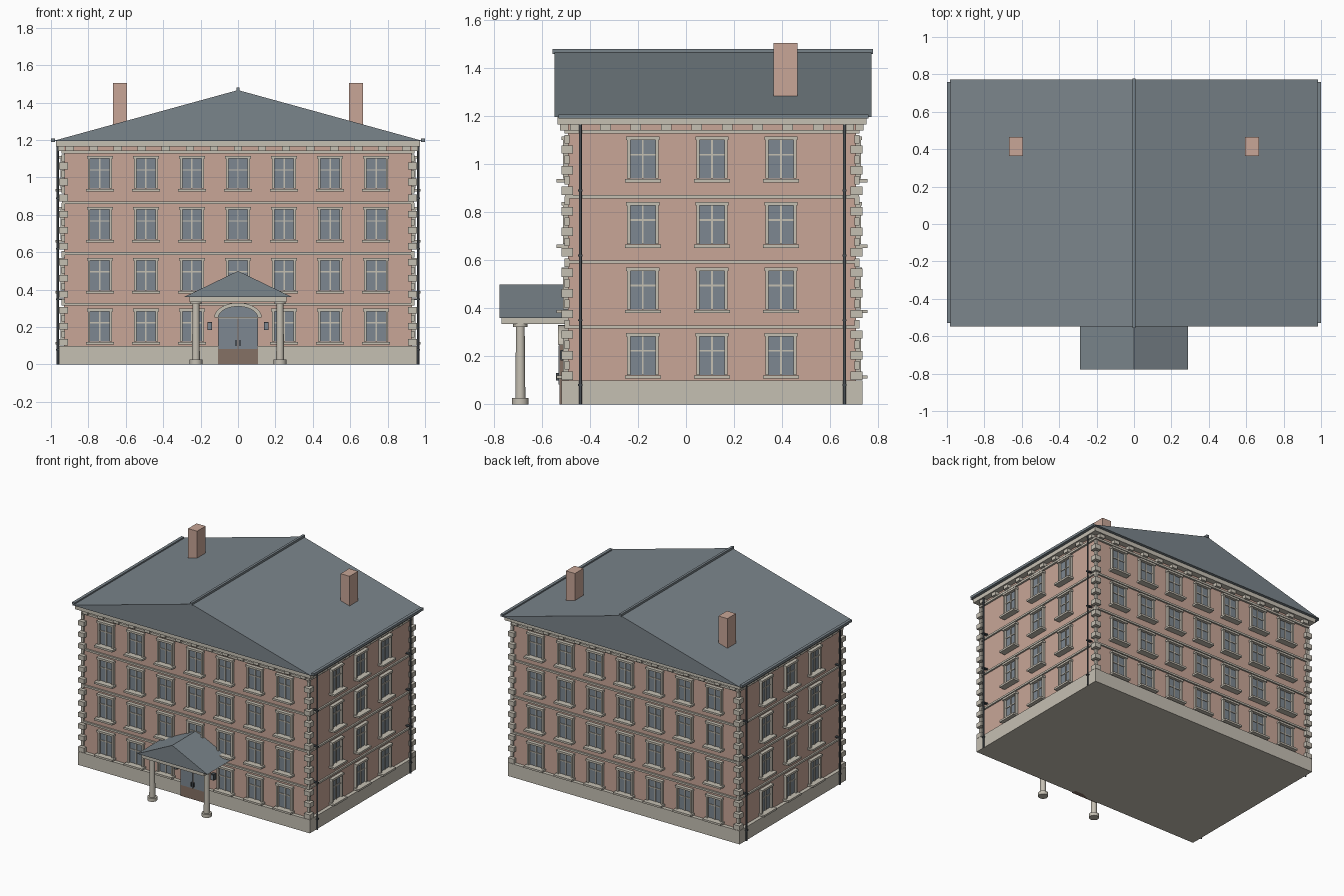
import bpy, bmesh, math
from mathutils import Vector, Matrix

if "Cube" in bpy.data.objects:
    bpy.data.objects.remove(bpy.data.objects["Cube"])


def mat(name, rgb):
    m = bpy.data.materials.new(name)
    m.diffuse_color = (*rgb, 1)
    m.use_nodes = True
    m.node_tree.nodes["Principled BSDF"].inputs["Base Color"].default_value = m.diffuse_color
    return m


BRICK = mat("pink_brick", (0.578, 0.381, 0.310))
STONE = mat("pale_stone", (0.560, 0.525, 0.450))
SLATE = mat("slate_roof", (0.195, 0.232, 0.258))
GLASS = mat("window_glass", (0.205, 0.245, 0.282))
DARK = mat("dark_metal", (0.065, 0.078, 0.088))
WOOD = mat("brown_wood", (0.235, 0.165, 0.130))

# Wall half sizes and centre
WX, WY, CY = 0.93, 0.6, 0.108


class Part:
    """Collects boxes, prisms and cylinders into one object."""
    def __init__(self, name, material):
        self.name, self.material, self.bm = name, material, bmesh.new()

    def box(self, x0, x1, y0, y1, z0, z1, m=Matrix()):
        c = Vector(((x0 + x1) / 2, (y0 + y1) / 2, (z0 + z1) / 2))
        s = Matrix.Diagonal((x1 - x0, y1 - y0, z1 - z0, 1))
        bmesh.ops.create_cube(self.bm, size=1, matrix=m @ Matrix.Translation(c) @ s)

    def prism(self, pts, y0, y1):
        f = self.bm.faces.new([self.bm.verts.new((x, y0, z)) for x, z in pts])
        r = bmesh.ops.extrude_face_region(self.bm, geom=[f])
        vs = [v for v in r["geom"] if isinstance(v, bmesh.types.BMVert)]
        bmesh.ops.translate(self.bm, verts=vs, vec=(0, y1 - y0, 0))

    def cyl(self, x, y, z0, z1, r0, r1=None, n=20):
        bmesh.ops.create_cone(self.bm, cap_ends=True, segments=n, radius1=r0,
                              radius2=r0 if r1 is None else r1, depth=z1 - z0,
                              matrix=Matrix.Translation((x, y, (z0 + z1) / 2)))

    def done(self, smooth=False):
        bmesh.ops.recalc_face_normals(self.bm, faces=self.bm.faces)
        me = bpy.data.meshes.new(self.name)
        self.bm.to_mesh(me)
        self.bm.free()
        me.materials.append(self.material)
        ob = bpy.data.objects.new(self.name, me)
        bpy.context.collection.objects.link(ob)
        if smooth:
            bpy.context.view_layer.objects.active = ob
            ob.select_set(True)
            bpy.ops.object.shade_smooth_by_angle()
            ob.select_set(False)


def single(name, material, *dims):
    p = Part(name, material)
    p.box(*dims)
    p.done()


def ring(name, material, e, z0, z1):
    """Block around the whole building, standing e proud of the walls."""
    single(name, material, -WX - e, WX + e, CY - WY - e, CY + WY + e, z0, z1)


def side_frame(i):
    """Local frame of a wall: x along, -y outward, y=0 on the wall."""
    d = WY if i % 2 == 0 else WX
    return (Matrix.Translation((0, CY, 0)) @ Matrix.Rotation(i * math.pi / 2, 4, 'Z')
            @ Matrix.Translation((0, -d, 0)))


# Body, plinth, string courses, cornice
ring("walls", BRICK, 0, 0.01, 1.19)
ring("plinth", STONE, 0.027, 0, 0.1)
for i, z in enumerate((0.322, 0.593, 0.865)):
    ring(f"string_course_{i + 1}", STONE, 0.012, z - 0.007, z + 0.007)
ring("frieze", STONE, 0.014, 1.127, 1.143)
ring("cornice", STONE, 0.043, 1.165, 1.197)

# Windows and dentils on all four walls
glass, frames = Part("window_glass_panes", GLASS), Part("window_frames", STONE)
bars, sills = Part("window_bars", STONE), Part("window_sills", STONE)
dentils = Part("cornice_dentils", STONE)
for i in range(4):
    m = side_frame(i)
    long_side = i % 2 == 0
    n, step = (7, 0.246) if long_side else (3, 0.288)
    for c in range(n):
        u = (c - (n - 1) / 2) * step
        for row in range(4):
            if i == 0 and c == 3 and row == 0:
                continue                      # entrance goes here
            z = 0.107 + row * 0.2725          # bottom of the sill
            glass.box(u - .054, u + .054, -.004, .01, z + .015, z + .178, m)
            for s in (-1, 1):
                a, b = sorted((u + s * .052, u + s * .065))
                frames.box(a, b, -.02, .01, z + .015, z + .178, m)
            frames.box(u - .069, u + .069, -.026, .01, z + .176, z + .191, m)
            bars.box(u - .004, u + .004, -.01, .01, z + .015, z + .178, m)
            bars.box(u - .053, u + .053, -.009, .01, z + .112, z + .119, m)
            sills.box(u - .075, u + .075, -.047, .01, z, z + .014, m)
    half = WX if long_side else WY
    k = 15 if long_side else 10
    for j in range(k):
        u = -half + 0.03 + j * (2 * half - 0.06) / (k - 1)
        dentils.box(u - .022, u + .022, -.032, .01, 1.14, 1.168, m)
for p in (glass, frames, bars, sills, dentils):
    p.done()

# Corner quoins, alternately large and small
quoins = Part("corner_quoins", STONE)
for sx in (-1, 1):
    for sy in (-1, 1):
        for k in range(24):
            z = 0.102 + k * 0.0428
            out, inn = ((0.027, 0.022), (0.014, 0.006))[k % 2]
            x = sorted((sx * (WX + out), sx * (WX - inn)))
            y = sorted((CY + sy * (WY + out), CY + sy * (WY - inn)))
            quoins.box(*x, *y, z, z + 0.035)
quoins.done()

# Main roof, ridge cap, gutters
roof = Part("main_roof", SLATE)
roof.prism([(-.985, 1.196), (.985, 1.196), (0, 1.467)], -0.548, 0.772)
roof.done()
single("ridge_cap", SLATE, -.009, .009, -.555, .778, 1.46, 1.48)
gutter = Part("gutters", SLATE)
for s in (-1, 1):
    gutter.box(*sorted((s * .978, s * 1.0)), -.53, .76, 1.19, 1.208)
gutter.done()

# Downpipes with brackets
pipes = Part("downpipes", DARK)
for sx in (-1, 1):
    for y in (-0.44, 0.66):
        pipes.cyl(sx * (WX + .033), y, 0, 1.18, .0065, n=12)
        for z in (0.08, 0.35, 0.62, 0.89):
            pipes.box(*sorted((sx * WX, sx * (WX + .042))), y - .009, y + .009,
                      z - .004, z + .004)
pipes.done(True)

# Chimneys
chim = Part("chimneys", BRICK)
for s in (-1, 1):
    chim.box(s * .63 - .037, s * .63 + .037, .364, .464, 1.28, 1.505)
chim.done()

# Portico: roof, slab, columns
pr = Part("portico_roof", SLATE)
pr.prism([(-.29, .36), (.29, .36), (0, .5)], -.777, -.485)
pr.done()
single("portico_slab", STONE, -.258, .258, -.768, -.485, .334, .362)
cols = Part("portico_columns", STONE)
for s in (-1, 1):
    x, y = s * .225, -.69
    cols.cyl(x, y, 0, .026, .034)
    cols.cyl(x, y, .02, .325, .021, .018)
    cols.cyl(x, y, .322, .336, .03)
cols.done(True)

# Entrance: door leaves, glazing, arched surround
F = CY - WY
single("door_panel", WOOD, -.107, .107, F - .035, F, 0, .248)
leaf = Part("door_glazing", GLASS)
for s in (-1, 1):
    leaf.box(*sorted((s * .003, s * .104)), F - .038, F - .02, .083, .245)
leaf.done()
handles = Part("door_handles", DARK)
for s in (-1, 1):
    handles.box(s * .01 - .003, s * .01 + .003, F - .05, F - .03, .1, .13)
handles.done()


def arc(rx, rz, n=16):
    return [(rx * math.cos(math.pi * k / n), .25 + rz * math.sin(math.pi * k / n))
            for k in range(n + 1)]


fan = Part("fanlight", GLASS)
fan.prism(arc(.108, .063), F - .02, F + .01)
fan.done()
arch = Part("door_arch", STONE)
arch.prism(arc(.127, .08) + arc(.105, .06)[::-1], F - .042, F + .01)
arch.box(-.107, .107, F - .04, F, .246, .254)
arch.done()

# Wall lamps
lamps = Part("wall_lamps", DARK)
lamp_glass = Part("lamp_glass", GLASS)
for s in (-1, 1):
    x = s * .152
    lamps.box(x - .012, x + .012, F - .03, F, .183, .227)
    lamp_glass.box(x - .009, x + .009, F - .033, F - .02, .188, .222)
lamps.done()
lamp_glass.done()
